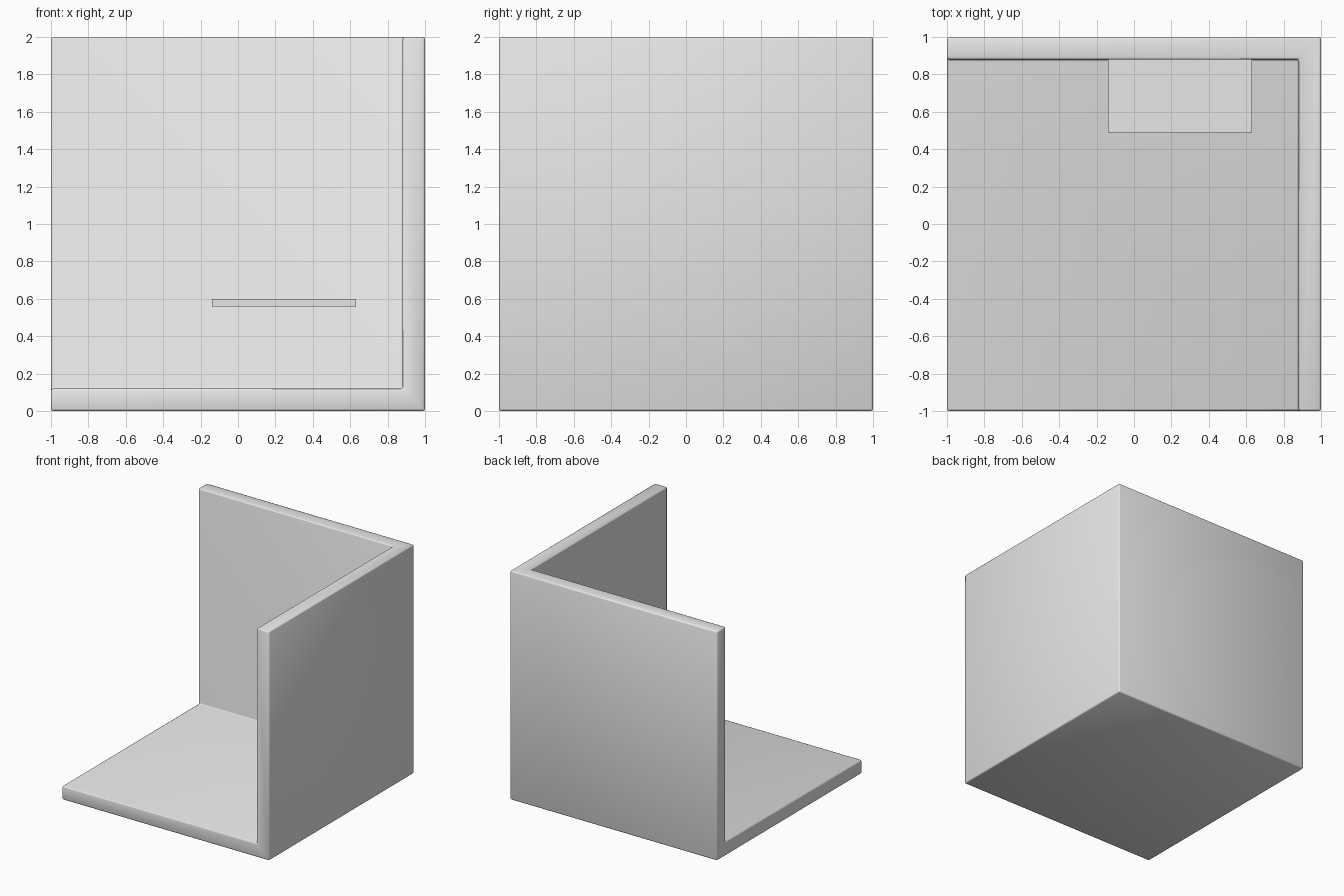
import bpy

if "Cube" in bpy.data.objects:
    bpy.data.objects.remove(bpy.data.objects["Cube"])

grey = bpy.data.materials.new("light_grey")
grey.diffuse_color = (0.8, 0.8, 0.8, 1)
grey.use_nodes = True
grey.node_tree.nodes["Principled BSDF"].inputs["Base Color"].default_value = grey.diffuse_color


def box(name, lo, hi):
    """Axis-aligned box between two corners."""
    bpy.ops.mesh.primitive_cube_add(size=1, location=[(a + b) / 2 for a, b in zip(lo, hi)])
    ob = bpy.context.object
    ob.name = name
    ob.scale = [b - a for a, b in zip(lo, hi)]
    bpy.ops.object.transform_apply(location=False, rotation=False, scale=True)
    ob.data.materials.append(grey)
    return ob


WALL = 0.12  # thickness of floor and walls

# Hollow that is cut from the block, open to the front, left and top
cutter = box("room_cutter", (-1.5, -1.5, WALL), (1 - WALL, 1 - WALL, 2.5))
cutter.hide_render = True
cutter.display_type = 'WIRE'

# Room shell: floor, back wall and right wall in one piece, softened edges
room = box("room_shell", (-1, -1, 0), (1, 1, 2))
for ob in (room, cutter):
    ob.data.polygons.foreach_set("use_smooth", [True] * len(ob.data.polygons))
cut = room.modifiers.new("hollow", 'BOOLEAN')
cut.operation = 'DIFFERENCE'
cut.solver = 'EXACT'
cut.object = cutter
bevel = room.modifiers.new("soft_edges", 'BEVEL')
bevel.width = 0.012
bevel.segments = 2
bevel.limit_method = 'ANGLE'

bpy.context.view_layer.objects.active = room
for mod in ("hollow", "soft_edges"):
    bpy.ops.object.modifier_apply(modifier=mod)
bpy.data.objects.remove(cutter)

# Thin shelf on the back wall
box("shelf", (-0.14, 0.49, 0.56), (0.63, 1 - WALL, 0.60))
